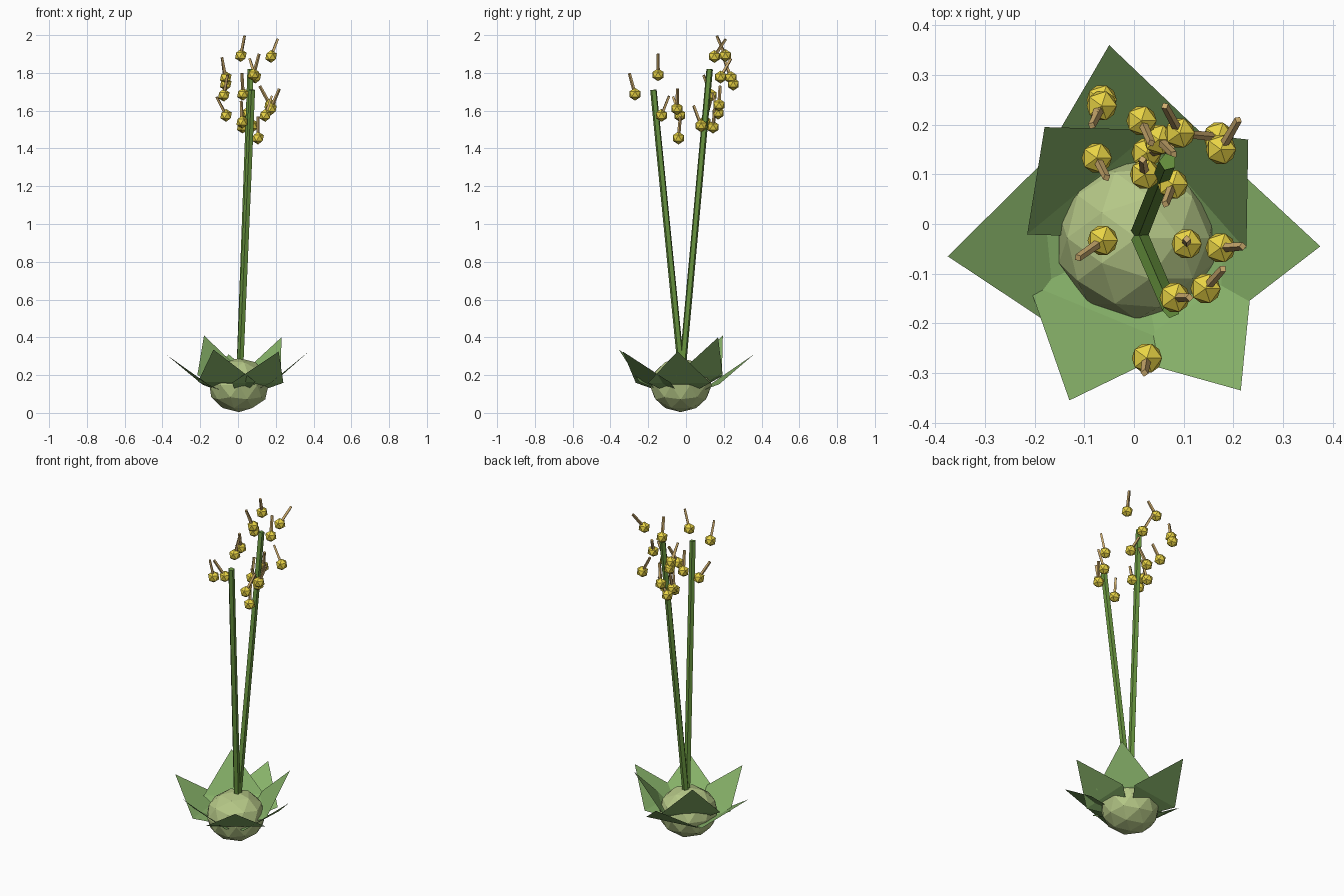
import bpy, bmesh, math
from mathutils import Vector, Matrix

if "Cube" in bpy.data.objects:
    bpy.data.objects.remove(bpy.data.objects["Cube"])


def material(name, rgb):
    m = bpy.data.materials.new(name)
    m.diffuse_color = (*rgb, 1)
    m.use_nodes = True
    m.node_tree.nodes["Principled BSDF"].inputs["Base Color"].default_value = m.diffuse_color
    return m


BULB = material("bulb_green", (0.46, 0.57, 0.24))
LEAF = material("leaf_green", (0.24, 0.44, 0.14))
STALK = material("stalk_green", (0.14, 0.30, 0.05))
FRUIT = material("fruit_yellow", (0.82, 0.66, 0.06))
STEM = material("stem_tan", (0.62, 0.42, 0.16))


def add_object(name, bm, mat):
    me = bpy.data.meshes.new(name)
    bm.to_mesh(me)
    bm.free()
    me.materials.append(mat)
    ob = bpy.data.objects.new(name, me)
    bpy.context.collection.objects.link(ob)
    return ob


def rod(name, a, b, r1, r2, sides, mat):
    a, b = Vector(a), Vector(b)
    d = b - a
    bm = bmesh.new()
    rot = d.to_track_quat('Z', 'Y').to_matrix().to_4x4()
    bmesh.ops.create_cone(bm, cap_ends=True, segments=sides, radius1=r1, radius2=r2,
                          depth=d.length, matrix=Matrix.Translation((a + b) / 2) @ rot)
    return add_object(name, bm, mat)


def ball(name, loc, scale, subdiv, mat):
    bm = bmesh.new()
    bmesh.ops.create_icosphere(bm, subdivisions=subdiv, radius=1,
                               matrix=Matrix.LocRotScale(Vector(loc), None, Vector(scale)))
    return add_object(name, bm, mat)


# Bulb
ball("bulb", (0.005, -0.028, 0.147), (0.164, 0.164, 0.143), 2, BULB)

# Leaves: sagging diamonds rising from the middle of the bulb
base = Vector((0.005, -0.028, 0.075))
tips = [(0.375, -0.045, 0.325), (0.23, 0.17, 0.40), (-0.05, 0.36, 0.31), (-0.18, 0.195, 0.41),
        (-0.375, -0.065, 0.305), (-0.13, -0.355, 0.335), (0.215, -0.335, 0.325)]
for i, t in enumerate(tips):
    tip = Vector(t)
    axis = tip - base
    side = Vector((-axis.y, axis.x, 0)).normalized()
    up = axis.cross(side).normalized()
    mid = base + axis * 0.43 - up * 0.028
    bm = bmesh.new()
    b, l, p, r = [bm.verts.new(v) for v in (base, mid - side * 0.165, tip, mid + side * 0.165)]
    bm.faces.new((b, l, r))
    bm.faces.new((l, p, r))
    add_object(f"leaf_{i + 1}", bm, LEAF)

# Flower stalks
for i, top in enumerate([(0.075, -0.172, 1.71), (0.068, 0.125, 1.82)]):
    rod(f"stalk_{i + 1}", (0.01, -0.022, 0.2), top, 0.019, 0.018, 5, STALK)

# Fruits: centre, then sideways lean of the little stem
fruits = [
    (-0.065, 0.25, 1.74, -0.015, -0.04), (-0.065, 0.238, 1.775, -0.02, -0.04),
    (0.015, 0.208, 1.892, 0.02, -0.045), (-0.075, 0.133, 1.682, 0.02, -0.04),
    (0.025, 0.143, 1.513, 0.05, 0.01), (0.022, 0.10, 1.54, -0.005, 0.03),
    (0.05, 0.17, 1.587, 0.03, -0.03), (0.092, 0.183, 1.778, -0.03, 0.055),
    (0.17, 0.175, 1.63, -0.055, 0.005), (0.175, 0.15, 1.887, 0.035, 0.06),
    (0.078, 0.08, 1.52, -0.015, -0.04), (-0.063, -0.033, 1.575, -0.05, -0.035),
    (0.106, -0.04, 1.455, 0.0, 0.01), (0.174, -0.048, 1.61, 0.045, 0.003),
    (0.144, -0.13, 1.575, 0.035, 0.04), (0.082, -0.148, 1.79, 0.03, 0.0),
    (0.026, -0.27, 1.687, -0.005, -0.03),
]
for i, (x, y, z, dx, dy) in enumerate(fruits):
    ball(f"fruit_{i + 1}", (x, y, z), (0.034,) * 3, 1, FRUIT)
    h = math.sqrt(max(0.115 ** 2 - dx * dx - dy * dy, 0.005))
    rod(f"fruit_stem_{i + 1}", (x, y, z), (x + dx, y + dy, z + h), 0.0095, 0.008, 4, STEM)
